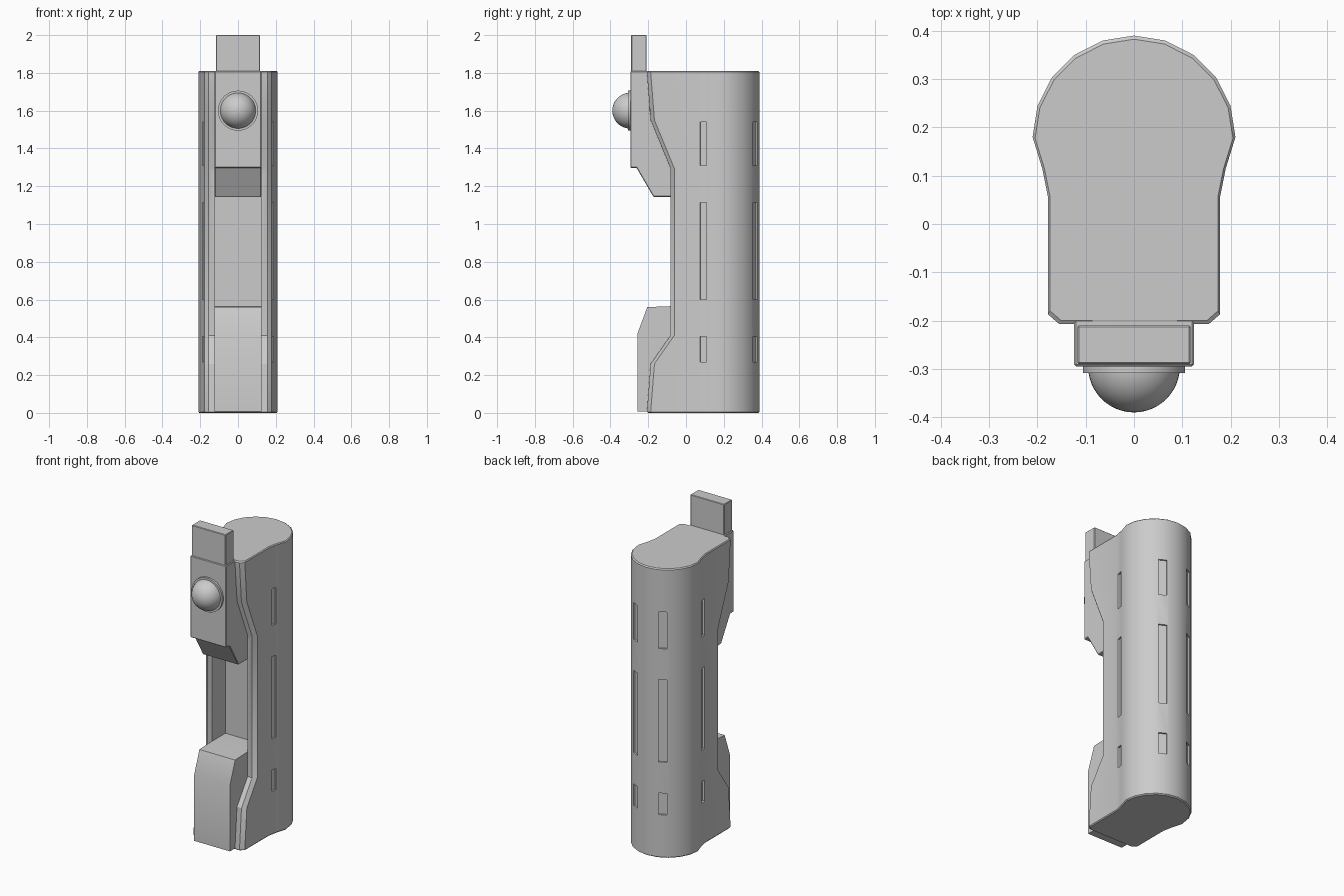
import bpy, bmesh
from math import sin, cos, pi, radians
from mathutils import Matrix

cube = bpy.data.objects.get("Cube")
if cube:
    bpy.data.objects.remove(cube, do_unlink=True)

grey = bpy.data.materials.new("plain grey")
grey.use_nodes = True
grey.diffuse_color = (0.6, 0.6, 0.6, 1)
grey.node_tree.nodes["Principled BSDF"].inputs["Base Color"].default_value = (0.6, 0.6, 0.6, 1)


def finish(bm, name, bevel=0):
    """Turn a bmesh into a named, coloured object."""
    bmesh.ops.recalc_face_normals(bm, faces=bm.faces)
    if bevel:
        bmesh.ops.bevel(bm, geom=bm.edges[:], offset=bevel, segments=1, affect='EDGES')
    mesh = bpy.data.meshes.new(name)
    bm.to_mesh(mesh)
    bm.free()
    mesh.materials.append(grey)
    obj = bpy.data.objects.new(name, mesh)
    bpy.context.collection.objects.link(obj)
    return obj


def activate(obj):
    bpy.ops.object.select_all(action='DESELECT')
    obj.select_set(True)
    bpy.context.view_layer.objects.active = obj


def smooth(obj):
    activate(obj)
    bpy.ops.object.shade_smooth_by_angle(angle=radians(30))


def loft(rings):
    bm = bmesh.new()
    loops = [[bm.verts.new(p) for p in ring] for ring in rings]
    n = len(loops[0])
    for a, b in zip(loops, loops[1:]):
        for i in range(n):
            j = (i + 1) % n
            bm.faces.new((a[i], a[j], b[j], b[i]))
    bm.faces.new(loops[0])
    bm.faces.new(loops[-1])
    return bm


def side_extrude(name, profile, half, bevel=0):
    """Extrude a (y, z) profile across x."""
    return finish(loft([[(x, y, z) for y, z in profile] for x in (-half, half)]), name, bevel)


def add_box(bm, centre, size, turn=0):
    m = (Matrix.Translation(centre) @ Matrix.Rotation(turn, 4, 'Z')
         @ Matrix.Diagonal((*size, 1)))
    bmesh.ops.create_cube(bm, size=1, matrix=m)


# Grip body: round back, narrower front that steps in at the middle
def section(z, front, inset=0):
    right = [(0.155, front), (0.178, front + 0.02), (0.178, 0.055), (0.19, 0.115)]
    arc = [(0.21 * cos(i * pi / 10), 0.18 + 0.21 * sin(i * pi / 10)) for i in range(11)]
    left = [(-x, y) for x, y in reversed(right)]
    k = 1 - inset
    return [(x * k, 0.09 + (y - 0.09) * k, z) for x, y in right + arc + left]


levels = [(0, -0.207, 0.025), (0.006, -0.207, 0), (0.26, -0.187, 0), (0.41, -0.082, 0),
          (1.295, -0.082, 0), (1.55, -0.187, 0), (1.804, -0.207, 0), (1.81, -0.207, 0.025)]
body = finish(loft([section(*level) for level in levels]), "grip_body")

# Cutters: front channel and rows of shallow slots
bm = bmesh.new()
add_box(bm, (0, -0.125, 0.8), (0.244, 0.35, 0.9))
for low, high in [(0.27, 0.405), (0.6, 1.115), (1.31, 1.54)]:
    mid, tall = (low + high) / 2, high - low
    for side in (-1, 1):
        add_box(bm, (side * 0.184, 0.092, mid), (0.02, 0.035, tall), -side * radians(15))
        a = radians(63)
        add_box(bm, (side * 0.2074 * cos(a), 0.18 + 0.2074 * sin(a), mid),
                (0.02, 0.05, tall), side * a)
cutter = finish(bm, "slot_cutter")
cutter.hide_render = True
cut = body.modifiers.new("slots", 'BOOLEAN')
cut.object = cutter
cut.operation = 'DIFFERENCE'
cut.solver = 'EXACT'
activate(body)
bpy.ops.object.modifier_apply(modifier=cut.name)
bpy.data.objects.remove(cutter, do_unlink=True)
smooth(body)

# Lower and upper front blocks, and the tab on top
lower = side_extrude("lower_block", [(-0.257, 0.008), (-0.257, 0.42), (-0.205, 0.56),
                                     (-0.08, 0.565), (0.06, 0.565), (0.06, 0.008)], 0.124)
smooth(lower)
side_extrude("upper_block", [(-0.295, 1.809), (-0.295, 1.297), (-0.262, 1.297),
                             (-0.172, 1.143), (0.06, 1.143), (0.06, 1.3),
                             (-0.19, 1.6), (-0.19, 1.809)], 0.124, 0.004)
side_extrude("top_tab", [(-0.29, 1.79), (-0.29, 2), (-0.21, 2), (-0.21, 1.79)], 0.117, 0.003)

# Round button with a collar
face_front = Matrix.Rotation(radians(90), 4, 'X')
bm = bmesh.new()
bmesh.ops.create_cone(bm, cap_ends=True, segments=48, radius1=0.106, radius2=0.106, depth=0.03,
                      matrix=Matrix.Translation((0, -0.293, 1.6)) @ face_front)
smooth(finish(bm, "button_collar"))
bm = bmesh.new()
bmesh.ops.create_uvsphere(bm, u_segments=40, v_segments=24, radius=0.095,
                          matrix=Matrix.Translation((0, -0.295, 1.6)) @ face_front)
smooth(finish(bm, "button_dome"))
